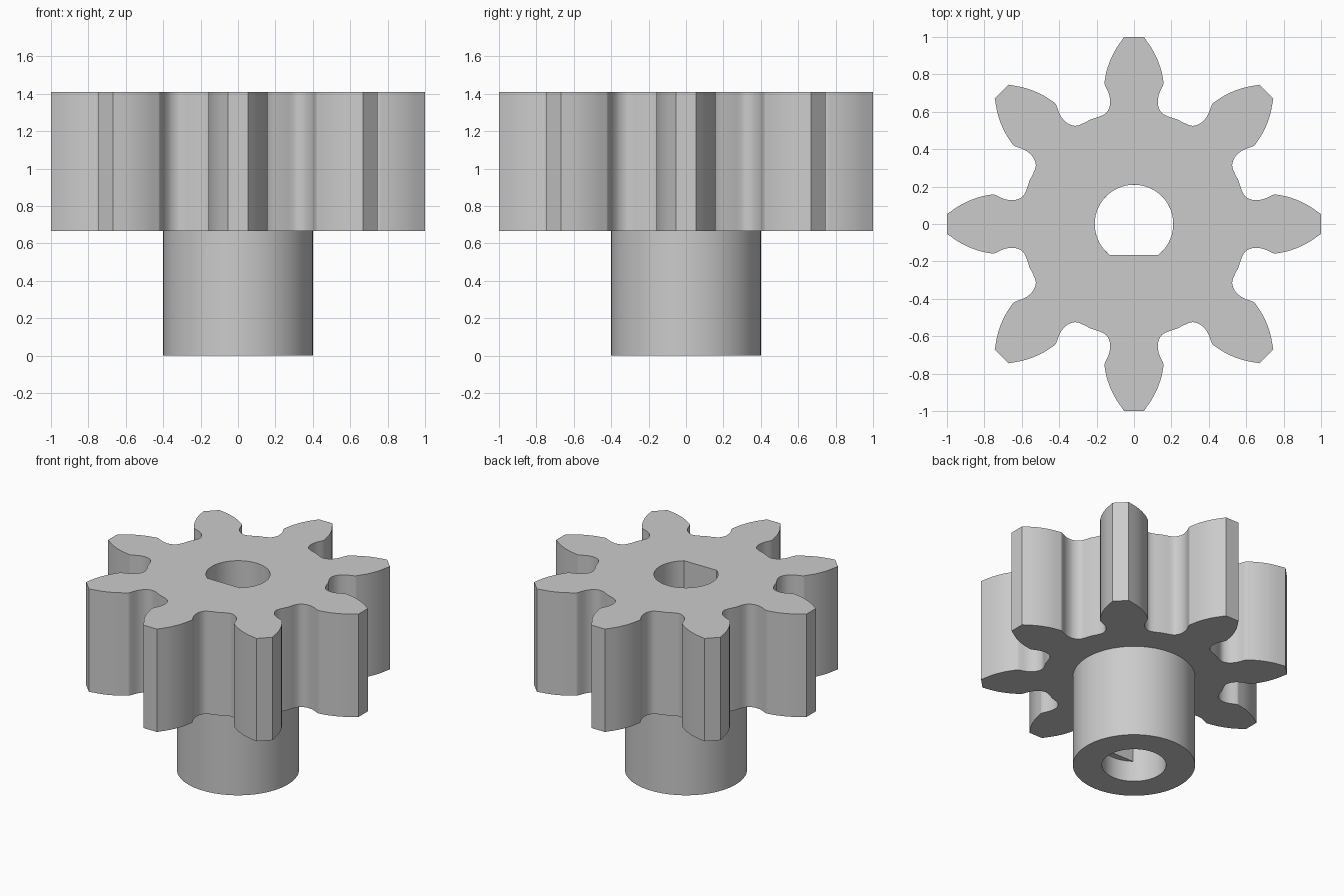
import bpy, bmesh, math
from mathutils import Vector, Matrix
from mathutils.geometry import interpolate_bezier

cube = bpy.data.objects.get("Cube")
if cube:
    bpy.data.objects.remove(cube, do_unlink=True)

TEETH = 8
HUB_TOP, GEAR_TOP = 0.667, 1.41
HUB_R, BORE_R, FLAT_Y, FLAT_START = 0.4, 0.21, -0.165, 0.15

grey = bpy.data.materials.new("plain grey")
grey.use_nodes = True
colour = (0.6, 0.6, 0.6, 1)
grey.diffuse_color = colour
grey.node_tree.nodes["Principled BSDF"].inputs["Base Color"].default_value = colour


def prism(name, outline, z0, z1):
    """Extrude a closed anticlockwise outline from z0 to z1."""
    bm = bmesh.new()
    face = bm.faces.new([bm.verts.new((p[0], p[1], z0)) for p in outline])
    top = bmesh.ops.extrude_face_region(bm, geom=[face])
    moved = [v for v in top["geom"] if isinstance(v, bmesh.types.BMVert)]
    bmesh.ops.translate(bm, verts=moved, vec=(0, 0, z1 - z0))
    bmesh.ops.recalc_face_normals(bm, faces=bm.faces)
    mesh = bpy.data.meshes.new(name)
    bm.to_mesh(mesh)
    bm.free()
    mesh.materials.append(grey)
    obj = bpy.data.objects.new(name, mesh)
    bpy.context.collection.objects.link(obj)
    return obj


def arc(radius, start, end, steps):
    """Points on a circle, end included."""
    angles = [start + (end - start) * i / steps for i in range(steps + 1)]
    return [Vector((radius * math.cos(a), radius * math.sin(a))) for a in angles]


def smooth_path(points):
    """Round a flank by running a smooth curve through its points."""
    ext = [points[0]] + points + [points[-1]]
    path = []
    for a, b, c, d in zip(ext, ext[1:], ext[2:], ext[3:]):
        path += interpolate_bezier(b, b + (c - a) / 6, c - (d - b) / 6, c, 4)[:-1]
    return path + [points[-1]]


def combine(target, other, operation):
    """Apply a boolean and drop the helper."""
    mod = target.modifiers.new(operation, 'BOOLEAN')
    mod.operation, mod.solver, mod.object = operation, 'EXACT', other
    bpy.context.view_layer.objects.active = target
    bpy.ops.object.modifier_apply(modifier=mod.name)
    bpy.data.objects.remove(other, do_unlink=True)


# One tooth flank, from the tip down the bulge and undercut to the root
flank = smooth_path([Vector(p) for p in (
    (0.053, 1.0), (0.106, 0.92), (0.14, 0.84), (0.156, 0.77), (0.157, 0.747),
    (0.136, 0.70), (0.128, 0.665), (0.13, 0.63), (0.15, 0.592), (0.19, 0.572))])
root = Vector((0.605 * math.sin(math.pi / TEETH), 0.605 * math.cos(math.pi / TEETH)))

# Mirror the flank into a tooth and repeat it round the wheel
tooth = [root] + flank[::-1] + [Vector((-p.x, p.y)) for p in flank]
outline = []
for i in range(TEETH):
    turn = Matrix.Rotation(math.tau * i / TEETH, 2)
    outline += [turn @ p for p in tooth]
gear = prism("pinion_gear", outline, HUB_TOP, GEAR_TOP)

# Hub below the toothed wheel
combine(gear, prism("hub", arc(HUB_R, 0, math.tau, 72)[:-1], 0, HUB_TOP + 0.1), 'UNION')

# Flat-sided shaft bore, with a fully round entry at the bottom
dip = math.asin(FLAT_Y / BORE_R)
d_shape = arc(BORE_R, dip, math.pi - dip, 48)
combine(gear, prism("shaft_bore", d_shape, FLAT_START - 0.05, GEAR_TOP + 0.1), 'DIFFERENCE')
entry = arc(BORE_R, dip, dip + math.tau, 72)[:-1]
combine(gear, prism("bore_entry", entry, -0.1, FLAT_START), 'DIFFERENCE')

# Smooth flanks with crisp rims
bpy.ops.object.select_all(action='DESELECT')
gear.select_set(True)
bpy.context.view_layer.objects.active = gear
bpy.ops.object.shade_smooth_by_angle(angle=math.radians(28))
